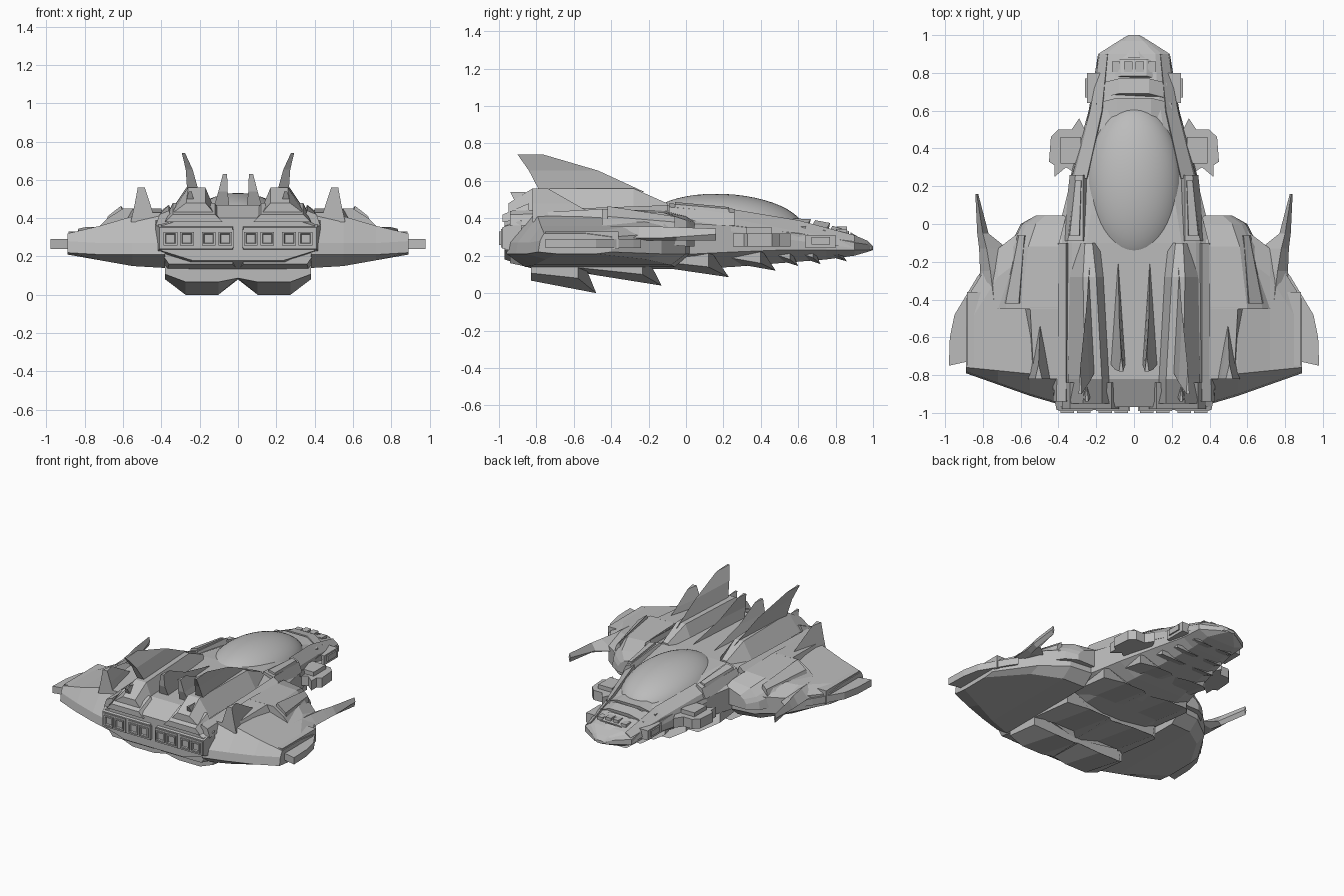
import bpy, bmesh

old = bpy.data.objects.get("Cube")
if old:
    bpy.data.objects.remove(old, do_unlink=True)

grey = bpy.data.materials.new("hull_grey")
grey.use_nodes = True
grey.diffuse_color = (0.5, 0.5, 0.5, 1)
grey.node_tree.nodes["Principled BSDF"].inputs["Base Color"].default_value = (0.5, 0.5, 0.5, 1)


def finish(name, bm, mirror):
    bmesh.ops.recalc_face_normals(bm, faces=bm.faces)
    mesh = bpy.data.meshes.new(name)
    bm.to_mesh(mesh)
    bm.free()
    mesh.materials.append(grey)
    ob = bpy.data.objects.new(name, mesh)
    bpy.context.collection.objects.link(ob)
    if mirror:
        ob.modifiers.new("mirror", "MIRROR").use_mirror_merge = False
    return ob


def loft(name, rings, mirror=True, sockets=0):
    """Skin closed rings of equal length, cap both ends, optionally sink the rear face."""
    bm = bmesh.new()
    vs = [[bm.verts.new(p) for p in r] for r in rings]
    n = len(vs[0])
    for a, b in zip(vs, vs[1:]):
        for i in range(n):
            j = (i + 1) % n
            bm.faces.new((a[i], a[j], b[j], b[i]))
    cap = bm.faces.new(vs[0])
    bm.faces.new(vs[-1])
    bmesh.ops.recalc_face_normals(bm, faces=bm.faces)
    if sockets:
        bmesh.ops.inset_individual(bm, faces=[cap], thickness=sockets)
        bmesh.ops.inset_individual(bm, faces=[cap], thickness=sockets * 0.5, depth=-sockets)
    return finish(name, bm, mirror)


def plate(name, outline, z0, z1):
    return loft(name, [[(x, y, z) for x, y in outline] for z in (z0, z1)])


def along_y(y, pts):
    return [(x, y, z) for x, z in pts]


def symmetric(y, half):
    return along_y(y, half + [(-x, z) for x, z in reversed(half)])


def block(name, x0, x1, y0, y1, z0, z1, sockets=0):
    pts = [(x0, z0), (x1, z0), (x1, z1), (x0, z1)]
    return loft(name, [along_y(y, pts) for y in (y0, y1)], True, sockets)


# Main hull: y, half width, bottom, lower side, upper side, top
stations = [(-.97, .40, .18, .23, .36, .40), (-.82, .42, .13, .21, .39, .47),
            (-.1, .42, .13, .21, .39, .47), (.05, .38, .13, .21, .37, .46),
            (.25, .33, .14, .22, .36, .44), (.5, .26, .16, .23, .33, .4),
            (.75, .2, .18, .23, .30, .35), (.9, .19, .2, .23, .27, .31),
            (.97, .08, .22, .23, .26, .28), (1, .03, .23, .235, .245, .25)]
loft("main_hull", [symmetric(y, [(w * .6, b), (w, lo), (w, hi), (w * .78, (hi + t * 2) / 3), (w * .6, t)])
                   for y, w, b, lo, hi, t in stations], False)

# Overlapping chevron belly scales: rear y, front y, width, shoulder, lowest point
for y0, y1, w, zs, zb in [(-.83, -.48, .38, .08, 0), (-.5, -.13, .38, .1, .04),
                          (-.16, .23, .36, .14, .085), (.19, .48, .28, .16, .12),
                          (.44, .6, .22, .18, .145), (.57, .72, .19, .19, .155),
                          (.69, .86, .16, .2, .17)]:
    z0 = zb + .4 * (zs - zb) + .035
    s = (y1 - y0) * .28
    r = 0 if zb == 0 else s
    rear = [(0, y0 - r, .24), (0, y0 - r, z0 + .02), (w * .27, y0, z0), (w * .72, y0, z0),
            (w, y0 - r, z0 + .04), (w, y0 - r, .24)]
    front = [(0, y1 - s, .24), (0, y1 - s, zs), (w * .27, y1, zb), (w * .72, y1, zb),
             (w, y1 - s, zs), (w, y1 - s, .24)]
    loft("belly_scale", [rear, front])

# Smooth canopy, broad and shallow, sinking into the hull
bm = bmesh.new()
bmesh.ops.create_uvsphere(bm, u_segments=40, v_segments=24, radius=1)
for v in bm.verts:
    y = v.co.y
    v.co = (v.co.x * .26, y * .42 + .21, v.co.z * .17 + .36 - .02 * y)
canopy = finish("canopy", bm, False)
for p in canopy.data.polygons:
    p.use_smooth = True

# Canopy side ridges and nose rails
loft("canopy_side_ridge", [along_y(-.09, [(.25, .42), (.38, .38), (.35, .46), (.27, .48)]),
                           along_y(.26, [(.24, .4), (.34, .36), (.31, .43), (.27, .45)])])
loft("canopy_side_panel", [along_y(-.06, [(.28, .44), (.35, .44), (.34, .475), (.29, .487)]),
                           along_y(.23, [(.27, .41), (.32, .41), (.31, .45), (.28, .46)])])
loft("nose_rail", [along_y(.24, [(.24, .36), (.34, .33), (.32, .4), (.25, .45)]),
                   along_y(.6, [(.16, .34), (.24, .28), (.23, .33), (.17, .39)]),
                   along_y(.9, [(.13, .25), (.19, .24), (.18, .28), (.14, .31)])])

# Stepped, swept nose bands, visor and beak
for name, y0, y1, z0, z1, w in [("nose_band", .59, .69, .4, .395, .2), ("nose_band", .71, .79, .39, .375, .175),
                                ("visor", .8, .89, .36, .33, .15)]:
    loft(name, [[(x, y - abs(x) * .25, h) for x, y, h in
                 symmetric(y, [(w, z - .11), (w, z - .04), (w * .45, z)])]
                for y, z in ((y0, z0), (y1, z1))], False)
for x in (.03, .095):
    block("visor_frame", x - .022, x + .022, .805, .86, .3, .362 - x * .2)
loft("beak", [symmetric(.88, [(.17, .23), (.16, .28), (.03, .325)]),
              symmetric(.99, [(.05, .23), (.05, .245), (.01, .26)])], False)

# Wings, lofted outward: x, rear y, front y, lowest, lower edge, upper edge, top
wing = [(.38, -.96, .02, .14, .21, .36, .43), (.55, -.91, 0, .15, .21, .34, .41),
        (.72, -.85, -.13, .18, .21, .32, .36), (.89, -.79, -.4, .21, .22, .3, .32)]
loft("wing", [[(x, r, lo), (x, r + .01, lo + .06), (x, -.81 + (x - .38) * .1, t), (x, f - .15, t),
               (x, f, hi), (x, f, lo), (x, f - .08, b), (x, r + .1, b)] for x, r, f, b, lo, hi, t in wing])

# Shoulder armour
loft("shoulder_armour", [
    along_y(-.45, [(.4, .28), (.72, .28), (.72, .36), (.68, .4), (.6, .45), (.4, .45)]),
    along_y(-.12, [(.4, .26), (.66, .26), (.65, .34), (.62, .38), (.56, .43), (.4, .44)]),
    along_y(0, [(.4, .25), (.6, .25), (.59, .31), (.57, .34), (.52, .39), (.37, .41)]),
    along_y(.045, [(.38, .25), (.52, .25), (.52, .29), (.5, .32), (.47, .34), (.36, .38)])])
loft("shoulder_panel", [along_y(-.42, [(.6, .42), (.69, .38), (.68, .41), (.61, .465)]),
                        along_y(-.06, [(.57, .36), (.62, .33), (.61, .38), (.58, .41)])])
loft("shoulder_spine", [along_y(-.82, [(.4, .36), (.54, .36), (.53, .43), (.4, .43)]),
                        along_y(-.44, [(.4, .36), (.6, .36), (.55, .45), (.4, .45)])])
block("wing_side_box", .8, .885, -.75, -.36, .235, .33)

# Outer wing blades and forward spikes
plate("outer_blade", [(.8, -.24), (.83, -.28), (.95, -.48), (.975, -.6), (.98, -.75), (.89, -.73), (.8, -.5)], .24, .29)
loft("forward_spike", [along_y(y, [(a, .295 + d), (c, .28), (e, .295 + d), (c, .355 - d * .5)])
                       for y, a, c, e, d in ((-.42, .64, .74, .82, 0), (-.25, .64, .76, .815, 0),
                                             (-.13, .67, .78, .82, 0), (-.05, .77, .8, .83, .005),
                                             (.16, .825, .833, .84, .02))])

# Side pods beside the canopy and nose
plate("side_pod", [(.28, .25), (.36, .3), (.42, .25), (.42, .31), (.45, .33), (.44, .46), (.4, .5),
                   (.33, .5), (.29, .56), (.26, .5)], .25, .32)
block("side_pod_cap", .28, .39, .32, .46, .28, .35)
block("nose_pod", .18, .25, .64, .8, .24, .31)
block("nose_pod_cap", .2, .26, .67, .77, .26, .3)

# Back ridges, deck ribs and engine hoods
loft("back_ridge", [along_y(-.95, [(.12, .42), (.35, .42), (.27, .48), (.17, .48)]),
                    along_y(-.82, [(.12, .44), (.35, .44), (.26, .56), (.17, .56)]),
                    along_y(-.28, [(.15, .44), (.34, .44), (.27, .56), (.2, .56)]),
                    along_y(-.1, [(.17, .44), (.3, .44), (.26, .48), (.22, .48)])])
loft("outer_rib", [along_y(-.94, [(.34, .36), (.43, .36), (.41, .42), (.36, .44)]),
                   along_y(-.1, [(.34, .4), (.42, .38), (.4, .44), (.36, .47)])])
loft("engine_hood", [along_y(-.98, [(.08, .38), (.38, .38), (.34, .42), (.12, .42)]),
                     along_y(-.84, [(.08, .4), (.38, .4), (.34, .48), (.12, .48)])])


# Fins: triangular base, middle and tip
def fin(name, x, tip_x, width, base, mid, tip):
    rings = []
    for t, k, (a, b, z) in ((0, 1, base), (.4, .6, mid), (1, .28, tip)):
        cx = x + (tip_x - x) * t
        rings.append([(cx - width * k, a, z), (cx + width * k, a, z), (cx, b, z)])
    loft(name, rings)


fin("large_fin", .235, .285, .03, (-.78, -.22, .54), (-.84, -.47, .655), (-.9, -.76, .74))
fin("inner_fin", .085, .068, .04, (-.74, -.16, .46), (-.77, -.5, .54), (-.78, -.7, .63))
fin("wing_fin", .495, .505, .065, (-.82, -.42, .38), (-.82, -.6, .48), (-.82, -.74, .56))
fin("rear_spur", .25, .25, .03, (-.9, -.6, .45), (-.92, -.75, .5), (-.94, -.86, .54))

# Engine wall with sunken square exhausts
loft("engine_wall", [along_y(-.985, [(.03, .24), (.41, .24), (.41, .35), (.03, .35)]),
                     along_y(-.88, [(.0, .21), (.43, .21), (.43, .39), (.0, .39)])])
for cx in (.11, .31):
    block("exhaust_frame", cx - .09, cx + .09, -.99, -.95, .243, .342)
    for dx in (-.043, .043):
        block("exhaust", cx + dx - .036, cx + dx + .036, -1, -.96, .257, .329, .014)
loft("engine_chin", [along_y(-.94, [(.03, .16), (.36, .16), (.41, .23), (.01, .23)]),
                     along_y(-.8, [(.0, .13), (.37, .13), (.42, .2), (.0, .2)])])
